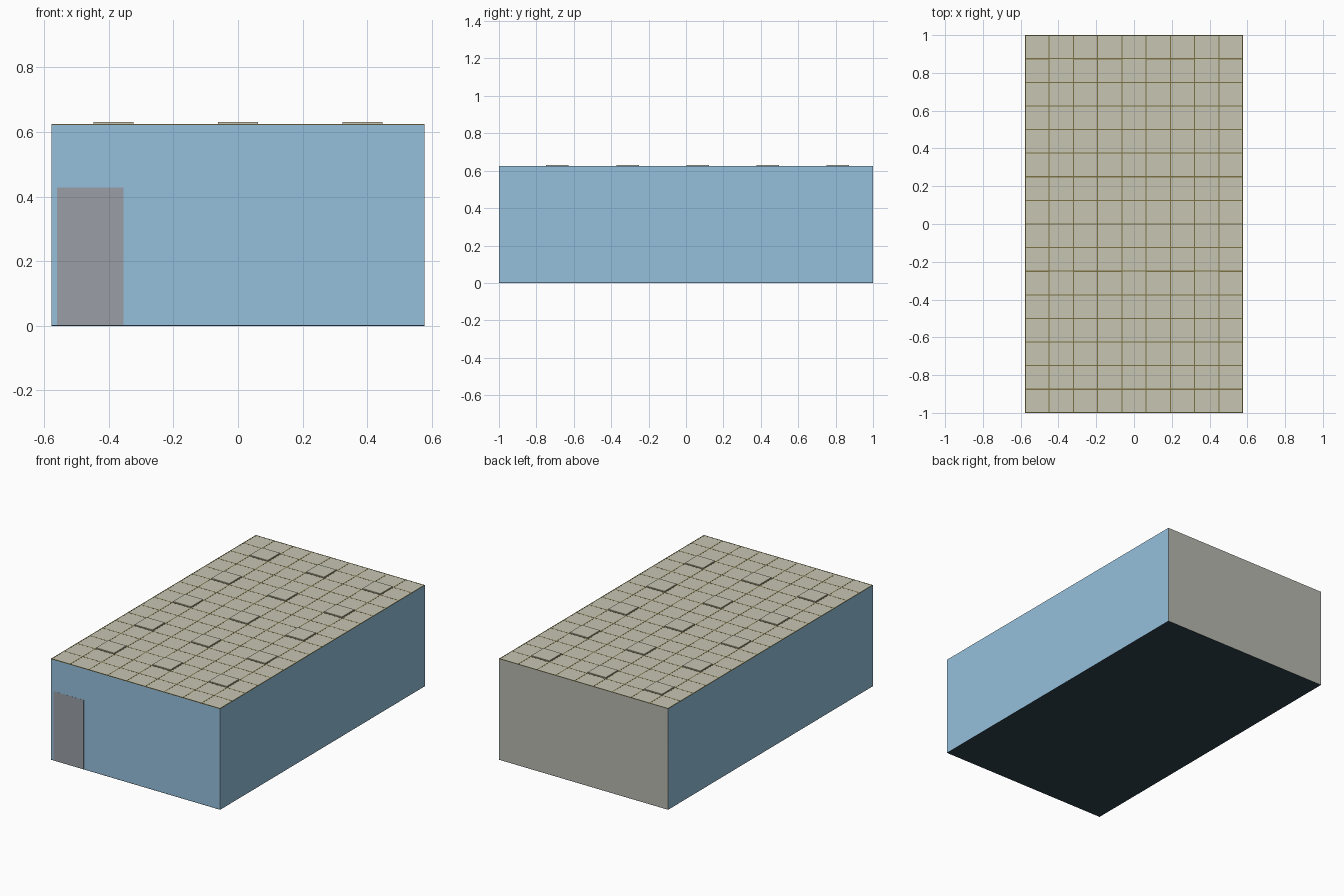
import bpy

if "Cube" in bpy.data.objects:
    bpy.data.objects.remove(bpy.data.objects["Cube"])

W, L, H = 1.156, 2.0, 0.625      # room width, length, wall height
T = 0.002                        # shell thickness
COLS, ROWS = 9, 16
TX, TY = W / COLS, L / ROWS      # ceiling tile size


def material(name, rgb):
    m = bpy.data.materials.new(name)
    m.diffuse_color = (*rgb, 1)
    m.use_nodes = True
    m.node_tree.nodes["Principled BSDF"].inputs["Base Color"].default_value = m.diffuse_color
    return m


BLUE = material("blue_paint", (0.30, 0.53, 0.72))
GREY = material("pale_grey_paint", (0.47, 0.48, 0.42))
TILE = material("ceiling_tile", (0.57, 0.56, 0.45))
OLIVE = material("grid_olive", (0.20, 0.17, 0.06))
CARPET = material("dark_carpet", (0.03, 0.055, 0.075))
DOOR = material("door_grey", (0.32, 0.34, 0.38))


def box(name, x0, x1, y0, y1, z0, z1, mat):
    bpy.ops.mesh.primitive_cube_add(
        size=1, location=((x0 + x1) / 2, (y0 + y1) / 2, (z0 + z1) / 2))
    o = bpy.context.object
    o.name = name
    o.scale = (x1 - x0, y1 - y0, z1 - z0)
    o.data.materials.append(mat)
    return o


X, Y = W / 2, L / 2

# Floor and four thin walls
box("floor", -X, X, -Y, Y, 0, T, CARPET)
box("left_wall", -X, -X + T, -Y, Y, 0.0005, H, BLUE)
box("right_wall", X - T, X, -Y, Y, 0.0005, H, BLUE)
box("front_wall", -X, X, -Y + 0.0005, -Y + T, 0.0005, H, BLUE)
box("back_wall", -X, X, Y - T, Y, 0.0005, H, GREY)

# Door set flush in the front wall, visible inside and out
box("door", -0.56, -0.355, -Y, -Y + 0.003, 0.0005, 0.428, DOOR)

# Tile positions holding light trays: (column, row)
lights = {(c, r) for c in (1, 4, 7) for r in (2, 5, 8, 11, 14)}

# One tile mesh and one light tray mesh, shared by all copies
tile = box("ceiling_tile", 0, TX, 0, TY, 0, T, TILE).data
tray = box("light_tray", 0, TX, 0, TY, 0, T, TILE).data
for name in ("ceiling_tile", "light_tray"):
    bpy.data.objects.remove(bpy.data.objects[name])

for c in range(COLS):
    for r in range(ROWS):
        x, y = -X + (c + 0.5) * TX, -Y + (r + 0.5) * TY
        lit = (c, r) in lights
        h = 0.008 if lit else T
        name = "light_tray" if lit else "ceiling_tile"
        o = bpy.data.objects.new(name, tray if lit else tile)
        bpy.context.collection.objects.link(o)
        size = (0.123, 0.12, h) if lit else (TX, TY, h)
        o.scale = size
        o.location = (x, y, H - T + h / 2 + (0 if lit else -0.0003))

# Suspended ceiling grid bars running both ways
B = 0.003
for c in range(COLS + 1):
    x = min(max(-X + c * TX, -X + B), X - B)
    box("grid_bar_long", x - B, x + B, -Y, Y, H - 0.003, H + 0.0002, OLIVE)
for r in range(ROWS + 1):
    y = min(max(-Y + r * TY, -Y + B), Y - B)
    box("grid_bar_cross", -X, X, y - B, y + B, H - 0.003, H + 0.0001, OLIVE)
